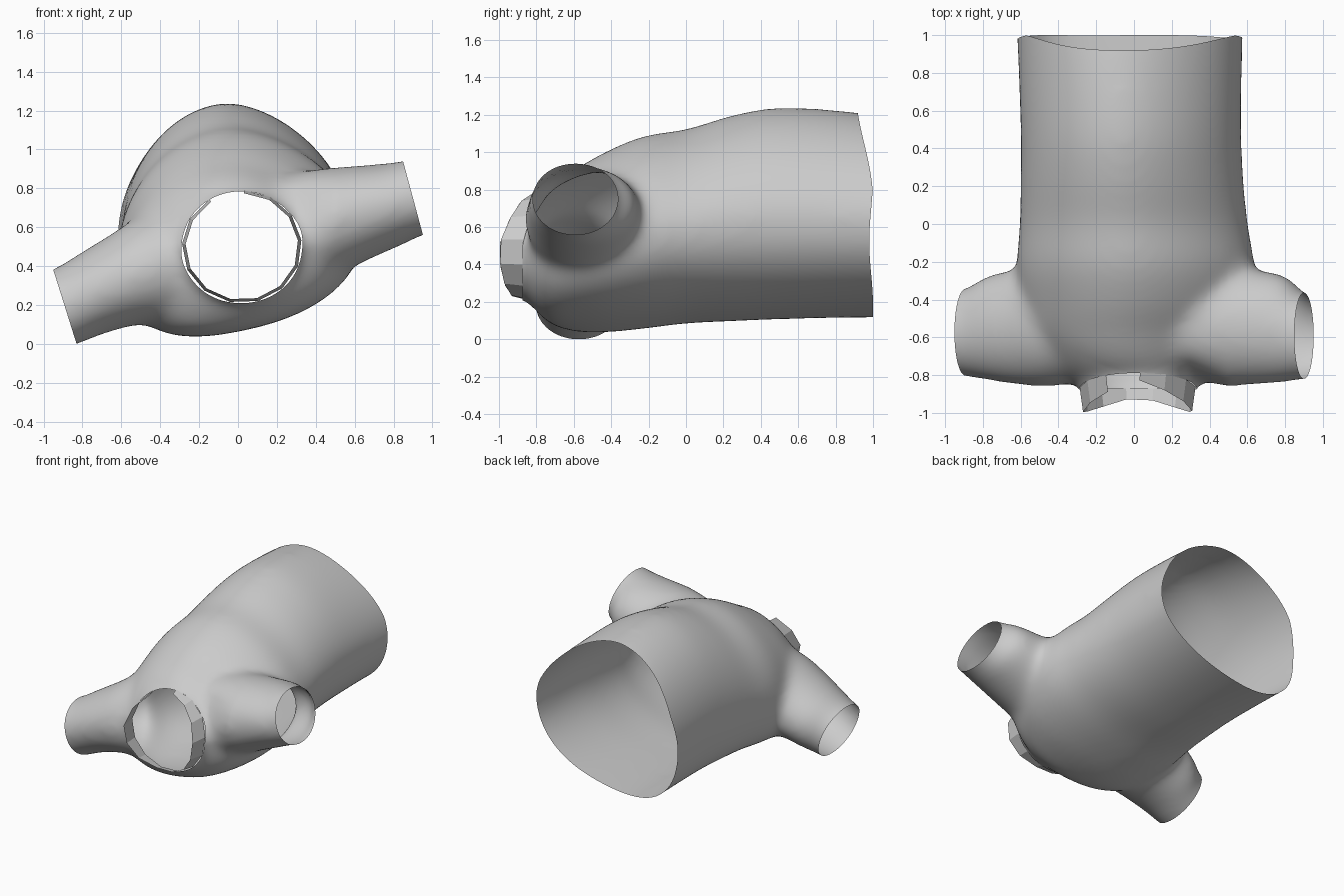
import bpy, bmesh, math
from mathutils import Vector

if "Cube" in bpy.data.objects:
    bpy.data.objects.remove(bpy.data.objects["Cube"])

SEG = 56


def clamp(t):
    return max(0, min(1, t))


def smooth_rows(rows, n=5):
    """Catmull-Rom interpolation of rows of numbers."""
    out = []
    for i in range(len(rows) - 1):
        p0, p1, p2, p3 = (rows[max(0, min(len(rows) - 1, i + k))] for k in (-1, 0, 1, 2))
        for j in range(n):
            t = j / n
            out.append([.5 * (2 * b + (c - a) * t + (2 * a - 5 * b + 4 * c - d) * t * t
                              + (3 * b - a - 3 * c + d) * t ** 3)
                        for a, b, c, d in zip(p0, p1, p2, p3)])
    return out + [list(rows[-1])]


def loft(bm, rows, section):
    """Closed tube through one section per row."""
    loops = [[bm.verts.new(section(r, 2 * math.pi * i / SEG)) for i in range(SEG)]
             for r in smooth_rows(rows)]
    for a, b in zip(loops, loops[1:]):
        for i in range(SEG):
            j = (i + 1) % SEG
            bm.faces.new((a[i], a[j], b[j], b[i]))
    bm.faces.new(loops[0][::-1])
    bm.faces.new(loops[-1])


def torso_section(r, a):
    """Egg shape, narrow above and boxy below, leaning by amount k."""
    y, cx, rx, bot, top, k = r
    k = clamp(k)
    c, s = math.cos(a), math.sin(a)
    mid = bot + (.5 - .07 * k) * (top - bot)
    e = 2 / (2 + (.4 if s < 0 else -.22) * k)
    c = math.copysign(abs(c) ** e, c)
    s = math.copysign(abs(s) ** e, s)
    z = mid + s * ((top - mid) if s > 0 else (mid - bot))
    x = rx * c
    z += .2 * k * x * (1 - s) / 2
    return Vector((cx + x - .04 * k * max(0, s), y, z))


def sleeve_section(tilt):
    """Ellipse across a sleeve leaning by tilt."""
    v = Vector((-math.sin(tilt), 0, math.cos(tilt)))
    return lambda r, a: (Vector(r[:3]) + Vector((0, r[3] * math.cos(a), 0))
                         + v * r[4] * math.sin(a))


bm = bmesh.new()
# torso tube: y, centre x, half width, bottom z, top z, lean
loft(bm, [(1.2, -.02, .61, .14, 1.18, 1), (.9, -.02, .595, .14, 1.22, 1),
          (.5, -.015, .585, .13, 1.24, 1), (.25, -.01, .59, .12, 1.20, 1),
          (0, 0, .605, .11, 1.125, 1), (-.22, .01, .63, .085, 1.09, 1),
          (-.42, .01, .61, .065, 1.01, 1), (-.58, 0, .57, .065, .92, 1),
          (-.72, .01, .48, .09, .85, .8), (-.81, .015, .385, .16, .805, .4),
          (-.88, .02, .30, .215, .785, 0), (-1.1, .02, .28, .23, .77, 0)],
     torso_section)
# raised sleeve and lowered sleeve
loft(bm, [(.15, -.48, .54, .33, .30), (.42, -.53, .62, .33, .28),
          (.60, -.545, .67, .31, .25), (.80, -.555, .72, .285, .215),
          (.90, -.595, .75, .23, .20), (1.08, -.61, .795, .20, .20)],
     sleeve_section(.26))
loft(bm, [(-.15, -.48, .48, .33, .29), (-.42, -.53, .39, .33, .28),
          (-.60, -.545, .325, .31, .24), (-.77, -.55, .25, .28, .215),
          (-.89, -.575, .19, .235, .205), (-1.08, -.58, .125, .21, .205)],
     sleeve_section(.3))
bmesh.ops.recalc_face_normals(bm, faces=bm.faces)
me = bpy.data.meshes.new("garment_body")
bm.to_mesh(me)
bm.free()
body = bpy.data.objects.new("garment_body", me)
bpy.context.collection.objects.link(body)

# fuse the tubes into one soft skin
rem = body.modifiers.new("fuse", 'REMESH')
rem.mode = 'VOXEL'
rem.voxel_size = .022
sm = body.modifiers.new("soften", 'SMOOTH')
sm.factor = .5
sm.iterations = 50
dg = bpy.context.evaluated_depsgraph_get()
skin = bpy.data.meshes.new_from_object(body.evaluated_get(dg))
body.modifiers.clear()
body.data = skin

# slice off the ends to open waist, sleeves and neck
bm = bmesh.new()
bm.from_mesh(skin)
for co, no in [((0, .96, 0), (0, 1, 0)),
               ((.90, -.6, .75), (.965, 0, .26)),
               ((-.89, -.58, .19), (-.954, 0, -.3)),
               ((0, -.875, 0), (0, -1, 0))]:
    bmesh.ops.bisect_plane(bm, geom=bm.verts[:] + bm.edges[:] + bm.faces[:],
                           plane_co=co, plane_no=no, clear_outer=True)
# uneven waist hem and swept-back neckline
for p in bm.verts:
    c = p.co
    if c.y > .7:
        c.y += (c.y - .7) / .26 * (.03 - .06 * max(0, (c.z - .8) / .4)
                                   + .01 * math.sin(9 * c.z))
    if c.y < -.6:
        w = clamp((.5 - abs(c.x)) / .2) * clamp((c.z - .5) / .28)
        c.y += ((-.6 - c.y) / .275) ** 2 * .085 * w
bm.to_mesh(skin)
bm.free()
for f in skin.polygons:
    f.use_smooth = True

# faceted collar band, open at upper left
bm = bmesh.new()
pairs = []
N = 13
for i in range(N):
    a = math.radians(88 - 325 * i / (N - 1))
    s, c = math.sin(a), math.cos(a)
    base = -.87 + .085 * max(0, s)
    tip = base - .04 - .09 * abs(c)
    pairs.append((bm.verts.new((.02 + .308 * c, base, .50 + .29 * s)),
                  bm.verts.new((.02 + .29 * c, tip, .50 + .275 * s))))
for (a, b), (c, d) in zip(pairs, pairs[1:]):
    bm.faces.new((a, c, d, b))
cm = bpy.data.meshes.new("neck_band")
bm.to_mesh(cm)
bm.free()
bpy.context.collection.objects.link(bpy.data.objects.new("neck_band", cm))
